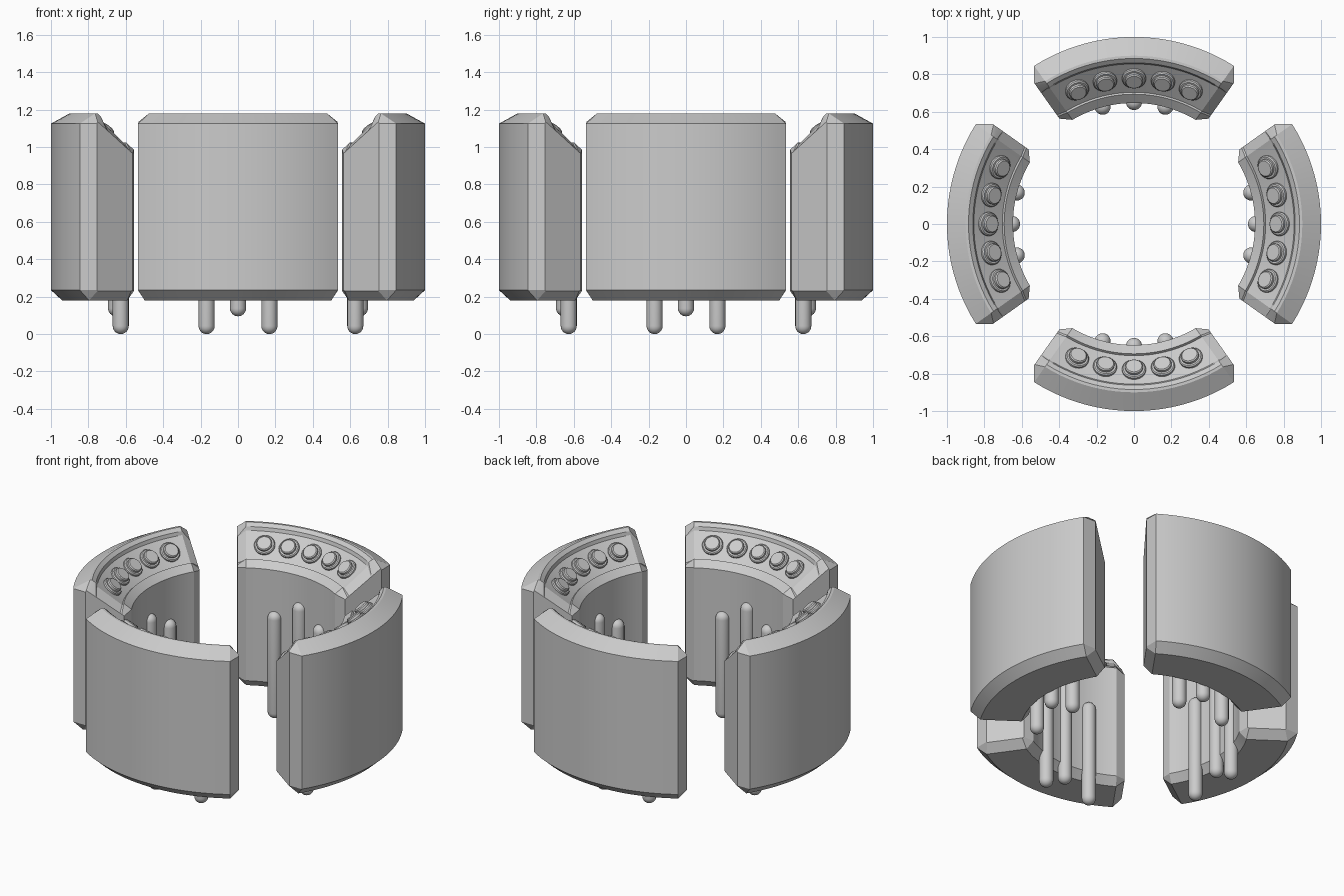
import bpy, bmesh
from math import sin, cos, pi, radians, asin, tan
from mathutils import Matrix

if "Cube" in bpy.data.objects:
    bpy.data.objects.remove(bpy.data.objects["Cube"])

TILT = radians(39.3)          # slope of the control panel
HALF = radians(35.3)          # half angle of one segment
STEPS = 22


def finish(name, bm, smooth=30):
    bmesh.ops.remove_doubles(bm, verts=bm.verts, dist=1e-5)
    bmesh.ops.recalc_face_normals(bm, faces=bm.faces)
    me = bpy.data.meshes.new(name)
    bm.to_mesh(me)
    bm.free()
    me.shade_smooth()
    me.set_sharp_from_angle(angle=radians(smooth))
    return me


def place(name, mesh, matrix):
    ob = bpy.data.objects.new(name, mesh)
    ob.matrix_world = matrix
    bpy.context.collection.objects.link(ob)
    return ob


def lathe(name, profile, sides):
    """Turn a (radius, z) profile about the z axis."""
    bm = bmesh.new()
    vs = [bm.verts.new((r, 0, z)) for r, z in profile]
    es = [bm.edges.new(p) for p in zip(vs, vs[1:])]
    bmesh.ops.spin(bm, geom=vs + es, cent=(0, 0, 0), axis=(0, 0, 1),
                   angle=2 * pi, steps=sides, use_merge=False)
    return finish(name, bm)


def slope_z(r, sink=0.0):
    return 0.985 + (r - 0.647) * tan(TILT) - sink


# Curved wall segment: main cross-section and the inset end cross-section
main = [(1, .235), (1, 1.125), (.9, 1.18), (.885, 1.18),
        (.862, slope_z(.862)), (.856, slope_z(.856, .018)),
        (.704, slope_z(.704, .018)), (.694, slope_z(.694)),
        (.647, .985), (.647, .23), (.69, .18), (.94, .18)]
end = [(.925, .235), (.925, 1.125), (.92, 1.135), (.905, 1.125)]
end += [(r, .965 + (r - .69) * .744) for r in (.86, .855, .715, .705)]
end += [(.69, .965), (.69, .235), (.70, .23), (.92, .23)]


def make_segment():
    bm = bmesh.new()

    def ring(pts, frac, inset):
        out = []
        for r, z in pts:
            a = frac * (HALF - asin(inset / r))
            out.append(bm.verts.new((r * cos(a), r * sin(a), z)))
        return out

    rings = [ring(end, -1, 0)]
    rings += [ring(main, -1 + 2 * i / STEPS, .053) for i in range(STEPS + 1)]
    rings.append(ring(end, 1, 0))
    n = len(main)
    for a, b in zip(rings, rings[1:]):
        for i in range(n):
            j = (i + 1) % n
            bm.faces.new((a[i], a[j], b[j], b[i]))
    bm.faces.new(rings[0])
    bm.faces.new(rings[-1])
    return finish("wall_segment", bm, 22)


segment = make_segment()

# Round button: base collar and raised cap
collar = lathe("button_collar", [(0, -.01), (.064, -.01), (.064, .012),
                                 (.058, .018), (0, .018)], 24)
cap = lathe("button_cap", [(0, .01), (.048, .01), (.048, .032),
                           (.042, .038), (0, .038)], 24)

# Round-ended rod
R, L = .043, .71
arc = [i * pi / 12 for i in range(7)]
rod = lathe("rod", [(R * sin(a), R - R * cos(a)) for a in arc] +
            [(R * cos(a), L - R + R * sin(a)) for a in arc], 20)

for side, k in (("right", 0), ("back", 1), ("left", 2), ("front", 3)):
    turn = Matrix.Rotation(k * pi / 2, 4, 'Z')
    place(side + "_wall_segment", segment, turn)
    # Five buttons along the sloped panel
    for i in range(-2, 3):
        m = (turn @ Matrix.Rotation(radians(11.5 * i), 4, 'Z')
             @ Matrix.Translation((.782, 0, slope_z(.782, .018)))
             @ Matrix.Rotation(-TILT, 4, 'Y'))
        place(f"{side}_button_collar_{i + 3}", collar, m)
        place(f"{side}_button_cap_{i + 3}", cap, m)
    # Three rods on the inner wall, the middle one higher
    for i, (x, y, z) in enumerate([(.627, -.168, 0), (.652, 0, .095), (.627, .168, 0)]):
        place(f"{side}_rod_{i + 1}", rod, turn @ Matrix.Translation((x, y, z)))
